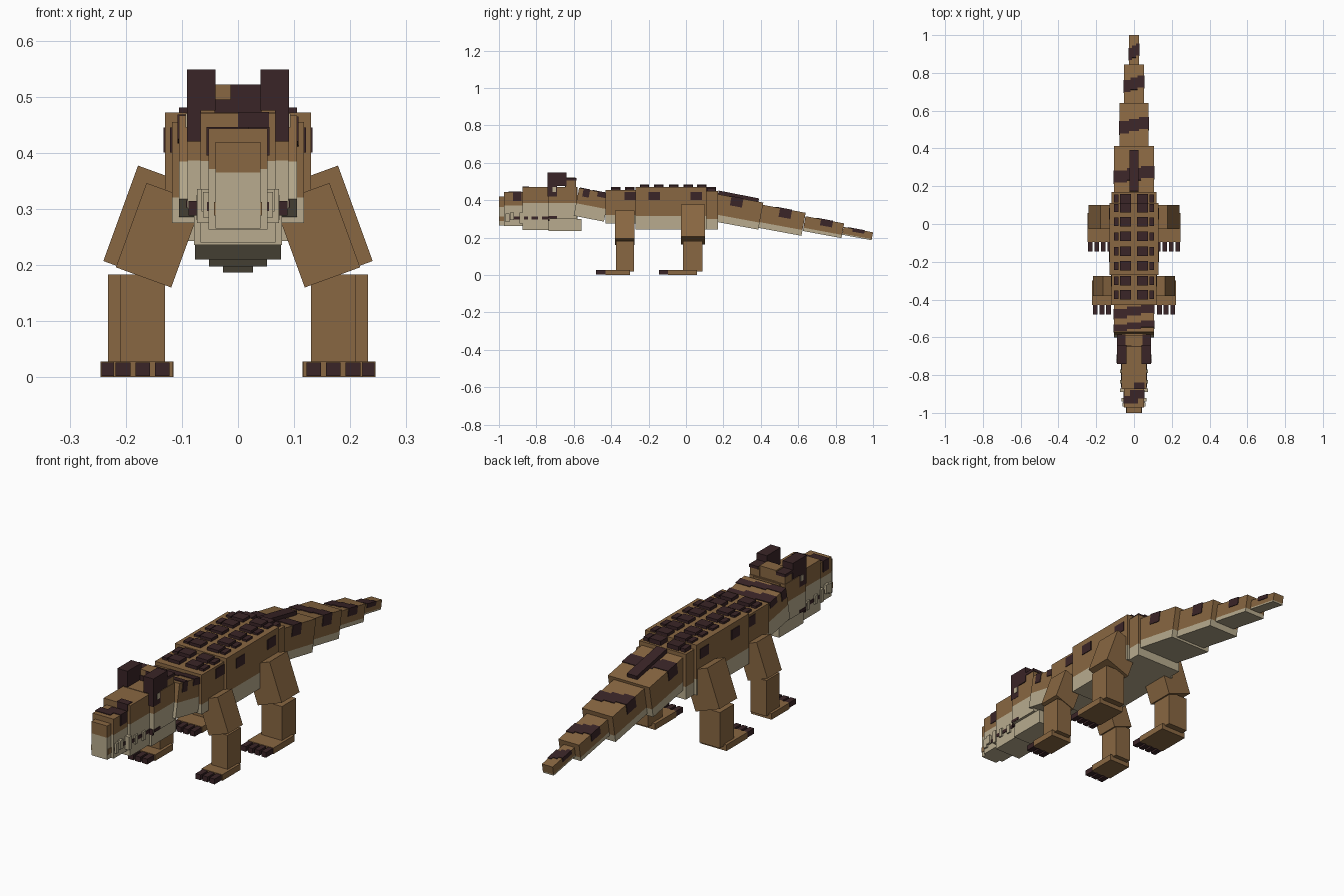
import bpy, bmesh, math
from mathutils import Matrix, Vector

if "Cube" in bpy.data.objects:
    bpy.data.objects.remove(bpy.data.objects["Cube"], do_unlink=True)


def material(name, rgb):
    m = bpy.data.materials.new(name)
    m.use_nodes = True
    m.diffuse_color = (*rgb, 1)
    bsdf = next(n for n in m.node_tree.nodes if n.type == 'BSDF_PRINCIPLED')
    bsdf.inputs["Base Color"].default_value = (*rgb, 1)
    return m


TAN = material("tan_hide", (0.250, 0.136, 0.054))
CREAM = material("cream_belly", (0.480, 0.410, 0.272))
DARK = material("dark_brown", (0.042, 0.018, 0.020))


def box(name, center, size, mat=TAN, rot=None, belly=None):
    """Box; faces below the fraction 'belly' of its height are cream."""
    bm = bmesh.new()
    bmesh.ops.create_cube(bm, size=1, matrix=Matrix.Diagonal((*size, 1)))
    me = bpy.data.meshes.new(name)
    me.materials.append(mat)
    if belly is not None:
        me.materials.append(CREAM)
        h = (belly - 0.5) * size[2]
        bmesh.ops.bisect_plane(bm, geom=bm.verts[:] + bm.edges[:] + bm.faces[:],
                               plane_co=(0, 0, h), plane_no=(0, 0, 1))
        for f in bm.faces:
            f.material_index = int(f.calc_center_median().z < h)
    bm.to_mesh(me)
    bm.free()
    ob = bpy.data.objects.new(name, me)
    bpy.context.collection.objects.link(ob)
    ob.matrix_world = Matrix.Translation(center) @ (rot or Matrix())
    return ob


def span(name, x0, x1, y0, y1, z0, z1, mat=TAN, belly=None):
    return box(name, ((x0 + x1) / 2, (y0 + y1) / 2, (z0 + z1) / 2),
               (x1 - x0, y1 - y0, z1 - z0), mat, None, belly)


def band(name, center, size, rot, y, length, drop, skew=0.02):
    """Stepped dark marking over the back, hanging a little down both sides."""
    hw, top = size[0] / 2 + 0.003, size[2] / 2 + 0.003
    for i, (xa, xb, dy) in enumerate(((-hw, -hw / 3, -skew), (-hw / 3, hw / 3, 0), (hw / 3, hw, skew))):
        local = Vector(((xa + xb) / 2, y + dy, top - drop / 2))
        box(f"{name}_{i}", Vector(center) + rot @ local, (xb - xa, length, drop), DARK, rot)


# Torso
span("chest", -.118, .118, -.43, -.27, .275, .455, belly=.25)
span("torso", -.13, .13, -.27, .11, .243, .472, belly=.32)
span("hips", -.118, .118, .10, .17, .243, .450, belly=.28)
for y, w in ((-.30, .118), (-.17, .13), (.055, .13)):
    span("flank_spot", -w - .003, w + .003, y - .03, y + .03, .40, .445, DARK)

# Back plates
for i, y in enumerate((-.375, -.30, -.222, -.145, -.066, .012, .085, .135)):
    top = .47 if i in (0, 1, 7) else .485
    for s in (-1, 1):
        span("back_plate", s * .045 - .029, s * .045 + .029, y - .025, y + .025, top - .03, top, DARK)
        span("side_plate", s * .093 - .012, s * .093 + .012, y - .022, y + .022, top - .03, top - .004, DARK)

# Neck
pitch = Matrix.Rotation(math.radians(-11), 4, 'X')
neck = ((0, -.505, .376), (.21, .165, .152))
box("neck", *neck, rot=pitch, belly=.45)
band("neck_mark", *neck, pitch, .03, .05, .03, .015)
band("neck_spot", *neck, pitch, -.05, .035, .045, .01)

# Tail: y, z, width, length, height, marking position
for i, (y, z, w, l, h, m) in enumerate(((.25, .343, .21, .305, .147, .0),
                                        (.512, .293, .154, .237, .125, .0),
                                        (.735, .256, .104, .21, .08, .0),
                                        (.9175, .222, .054, .16, .043, -.01))):
    rot = Matrix.Rotation(math.radians(-10.5), 4, 'X')
    c, size = (0, y, z), (w, l, h)
    box(f"tail_{i + 1}", c, size, rot=rot, belly=(.26, .25, .22, .15)[i])
    band(f"tail_mark_{i + 1}", c, size, rot, m, .065, min(.05, h * .45), .012)
box("tail_crest", (0, .28, .416), (.05, .22, .03), DARK, pitch)

# Head
span("head", -.067, .067, -.873, -.58, .24, .47, belly=.63)
span("cheeks", -.09, .09, -.735, -.585, .30, .472, belly=.5)
span("rear_jaw", -.078, .078, -.735, -.56, .236, .30, CREAM)
span("snout", -.053, .053, -.972, -.873, .263, .443, belly=.60)
span("snout_tip", -.04, .04, -1.0, -.972, .265, .419, belly=.65)
span("tip_lip", -.043, .043, -.9995, -.96, .288, .312)
span("tip_lip_front", -.04, .04, -1.0, -.995, .288, .312)
span("snout_mark", -.056, .02, -.95, -.91, .395, .446, DARK)
span("snout_mark", -.02, .056, -.925, -.88, .395, .446, DARK)
span("forehead_mark", .0, .055, -.874, -.84, .44, .473, DARK)

# Crown between the brows
span("crown", -.042, .042, -.645, -.59, .46, .522)
span("crown_mark", -.042, .042, -.648, -.64, .465, .495, DARK)
span("crown_mark", -.013, .042, -.648, -.64, .495, .522, DARK)

for s in (-1, 1):
    def side(name, x0, x1, *rest):
        return span(name, min(s * x0, s * x1), max(s * x0, s * x1), *rest)

    # Brows and eyes
    side("brow", .04, .091, -.74, -.64, .475, .548, DARK)
    side("brow_front", .066, .091, -.74, -.69, .42, .476, DARK)
    side("eye", .088, .0935, -.715, -.695, .445, .47, CREAM)
    side("temple", .04, .088, -.645, -.588, .46, .515)
    side("temple_mark", .045, .091, -.64, -.585, .505, .518, DARK)
    # Mouth line and teeth
    side("mouth_snout", .05, .0555, -.965, -.873, .296, .312, DARK)
    side("mouth_head", .06, .0695, -.865, -.735, .296, .312, DARK)
    side("mouth_corner", .085, .0925, -.735, -.69, .302, .315, DARK)
    side("mouth_front", .068, .088, -.738, -.73, .288, .314, DARK)
    for y, x, z0, z1 in ((-.955, .05, .285, .33), (-.93, .053, .295, .335), (-.88, .061, .275, .335),
                         (-.835, .062, .285, .325), (-.78, .062, .28, .32)):
        side("tooth", x - .01, x + .012, y - .01, y + .01, z0, z1, CREAM)

    # Legs: upper-leg centre and size, shin, foot, claws
    tilt = Matrix.Rotation(math.radians(-20 * s), 4, 'Y')
    box("front_thigh", (s * .141, -.328, .253), (.105, .104, .16), rot=tilt)
    box("hind_thigh", (s * .1485, .037, .27), (.129, .128, .181), rot=tilt)
    side("front_shin", .13, .21, -.375, -.279, .02, .183)
    side("hind_shin", .13, .232, -.015, .087, .02, .183)
    side("front_foot", .117, .222, -.43, -.30, 0, .028)
    side("hind_foot", .115, .245, -.095, .058, 0, .028)
    for x in (.135, .17, .205):
        side("front_claw", x - .013, x + .013, -.48, -.425, .002, .026, DARK)
    for x in (.129, .163, .197, .231):
        side("hind_claw", x - .012, x + .012, -.145, -.09, .002, .026, DARK)
